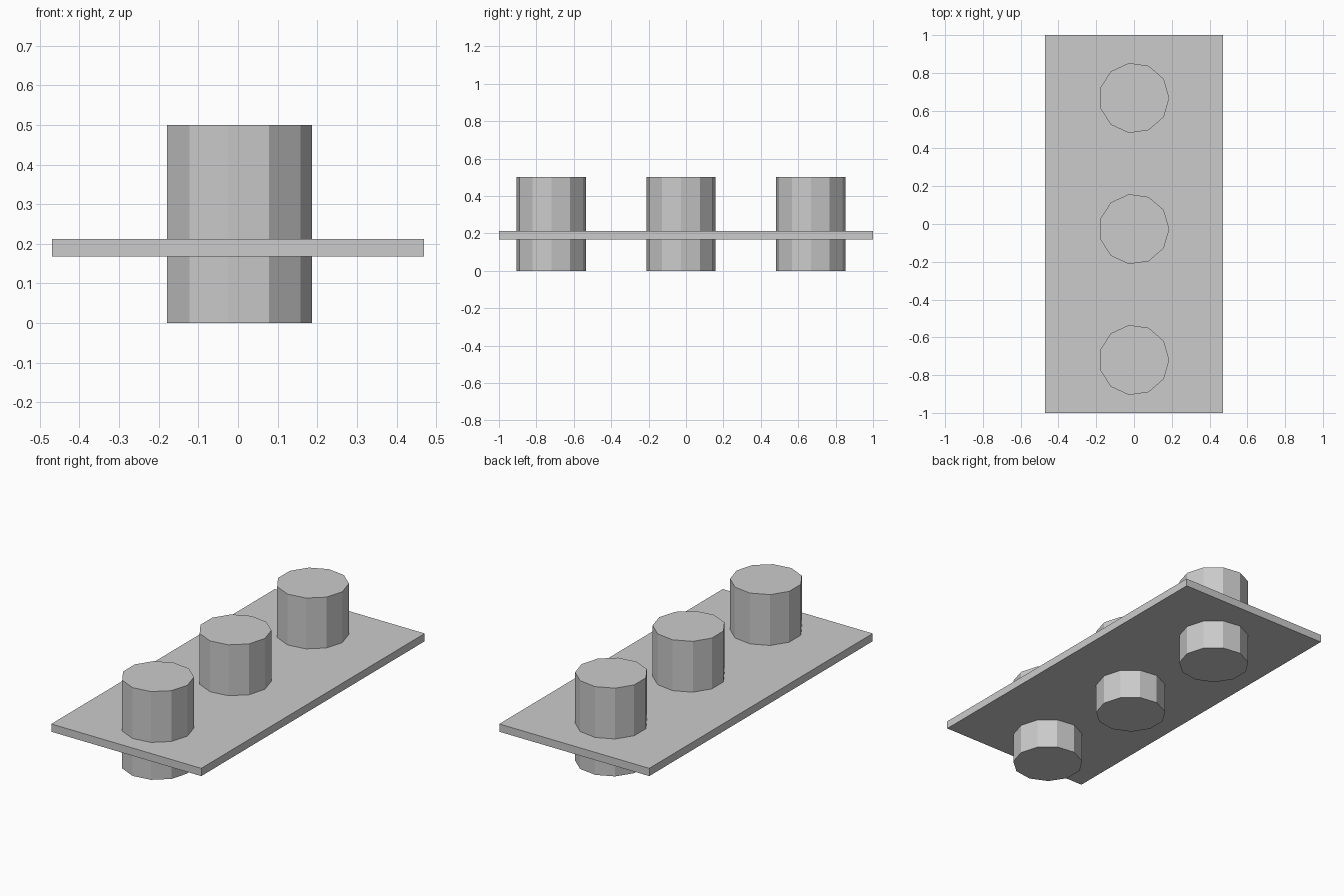
import bpy
import math

cube = bpy.data.objects.get("Cube")
if cube:
    bpy.data.objects.remove(cube, do_unlink=True)

# Single plain grey
GREY = (0.6, 0.6, 0.6, 1.0)
grey = bpy.data.materials.new("plain_grey")
grey.use_nodes = True
grey.diffuse_color = GREY
grey.node_tree.nodes["Principled BSDF"].inputs["Base Color"].default_value = GREY


def finish(name):
    """Name the active object, apply its transform and give it the grey."""
    obj = bpy.context.object
    obj.name = name
    obj.data.name = name
    bpy.ops.object.transform_apply(location=False, rotation=True, scale=True)
    obj.data.materials.append(grey)
    return obj


# Thin flat plate
bpy.ops.mesh.primitive_cube_add(size=1, location=(0, 0, 0.19))
bpy.context.object.scale = (0.94, 2.0, 0.044)
finish("plate")

# Three eleven-sided pegs through the plate, one corner pointing to +x
for name, y in (("front_peg", -0.72), ("middle_peg", -0.027), ("back_peg", 0.667)):
    bpy.ops.mesh.primitive_cylinder_add(
        vertices=11, radius=0.187, depth=0.5,
        location=(0, y, 0.25), rotation=(0, 0, -math.pi / 2))
    finish(name)
